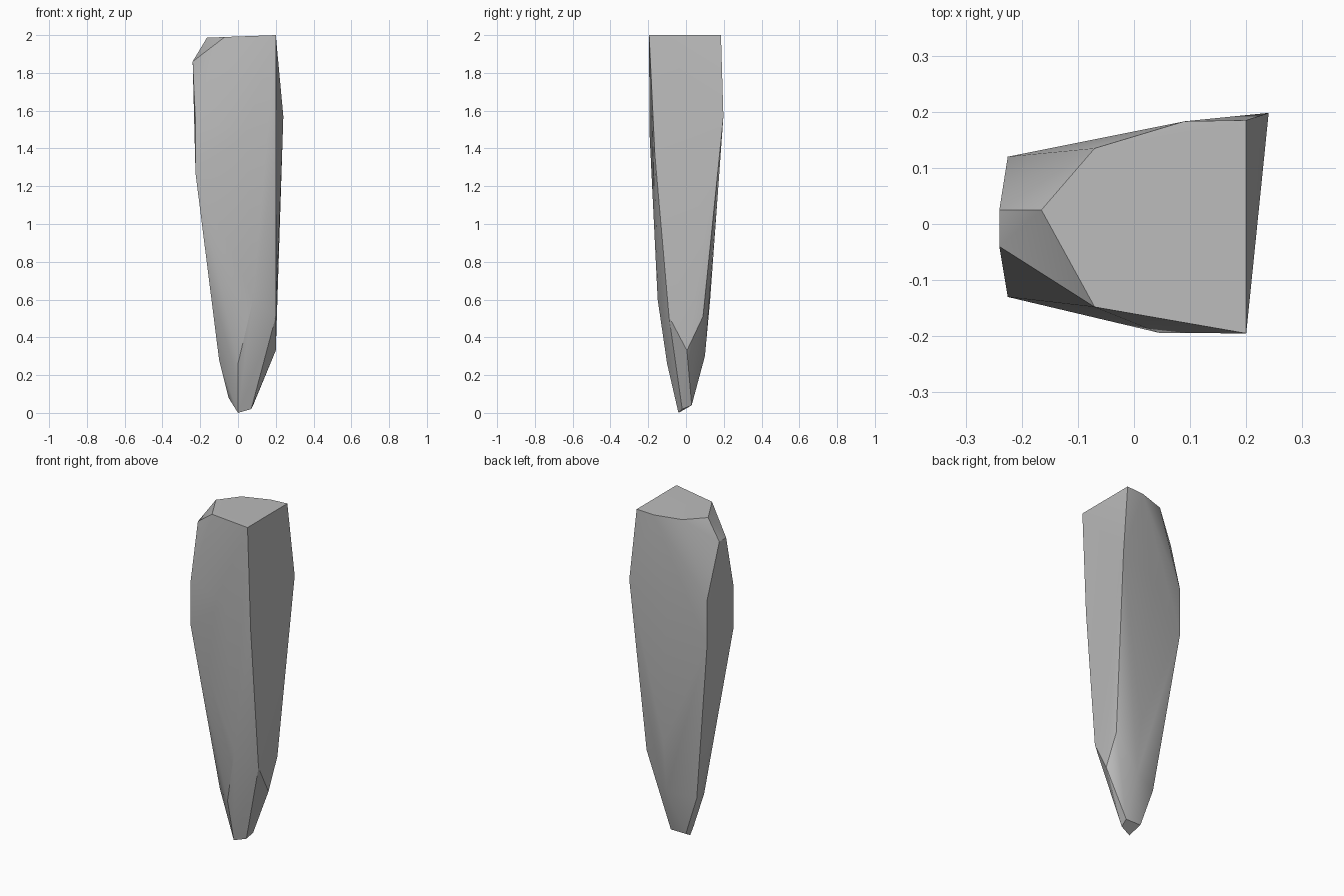
import bpy
import bmesh
import math

if "Cube" in bpy.data.objects:
    bpy.data.objects.remove(bpy.data.objects["Cube"], do_unlink=True)

# Stone colour
stone = bpy.data.materials.new("grey stone")
stone.use_nodes = True
grey = (0.5, 0.5, 0.5, 1)
stone.diffuse_color = grey
stone.node_tree.nodes["Principled BSDF"].inputs["Base Color"].default_value = grey

# Corners of the faceted shard, grouped by part
crown = [(.2, -.195, 2), (.2, .185, 2), (.09, .183, 1.995),
         (-.07, .135, 1.99), (-.165, .025, 1.986), (-.07, -.148, 1.99)]
shoulder = [(-.24, .025, 1.86), (-.24, -.04, 1.86), (.24, .198, 1.57)]
waist = [(-.16, .135, 1.45), (.01, .167, 1.5), (.045, -.194, 1.5), (.2, -.165, 1.37)]
waist += [(-.225, y, z) for y in (-.13, .12) for z in (1.27, 1.54)]
heel = [(.2, -.09, .51), (.2, .005, .33), (.2, .09, .51),
        (.08, -.15, .6), (.06, .128, .6)]
ankle = [(-.1, -.03, .28), (-.1, .04, .28), (0, -.1, .26), (.06, .1, .3),
         (-.05, 0, .08)]
tip = [(0, -.04, 0), (.07, -.02, .02), (.08, .03, .04), (-.02, .03, .04)]

# Wrap the corners in one convex shell
bm = bmesh.new()
for corner in crown + shoulder + waist + heel + ankle + tip:
    bm.verts.new(corner)
hull = bmesh.ops.convex_hull(bm, input=bm.verts)
loose = {v for v in hull["geom_interior"] + hull["geom_unused"]
         if isinstance(v, bmesh.types.BMVert)}
bmesh.ops.delete(bm, geom=list(loose), context='VERTS')
bmesh.ops.dissolve_limit(bm, angle_limit=math.radians(1.5), verts=bm.verts, edges=bm.edges)
bmesh.ops.recalc_face_normals(bm, faces=bm.faces)

mesh = bpy.data.meshes.new("stone_shard")
bm.to_mesh(mesh)
bm.free()
mesh.materials.append(stone)
shard = bpy.data.objects.new("stone_shard", mesh)
bpy.context.collection.objects.link(shard)

# Soft facets with crisp ridges
bpy.ops.object.select_all(action='DESELECT')
shard.select_set(True)
bpy.context.view_layer.objects.active = shard
bpy.ops.object.shade_smooth_by_angle(angle=math.radians(30))
